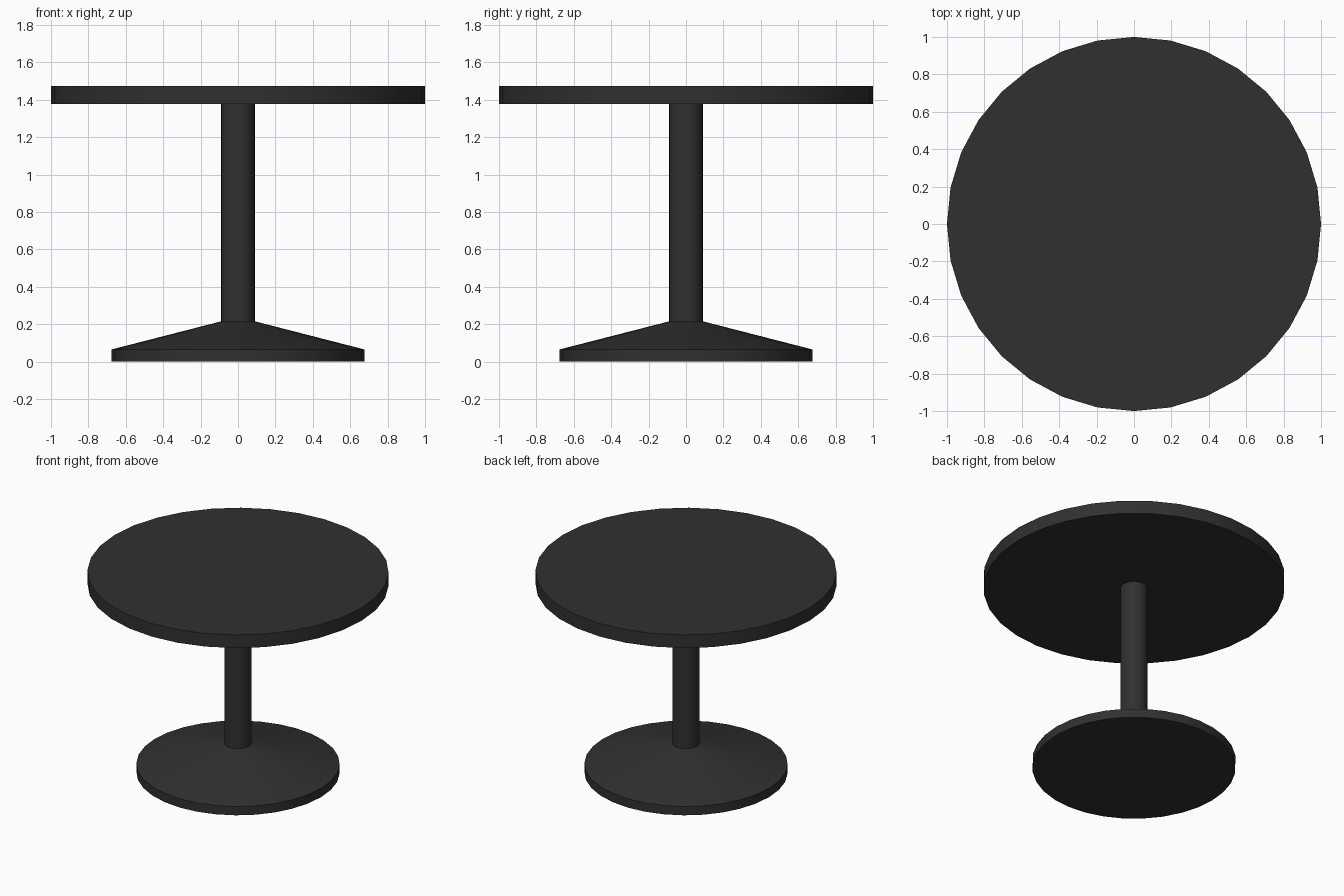
import bpy
import bmesh
from math import cos, sin, tau, radians

SIDES = 32

cube = bpy.data.objects.get("Cube")
if cube:
    bpy.data.objects.remove(cube, do_unlink=True)

# Single dark finish
black = bpy.data.materials.new("charcoal_black")
black.use_nodes = True
color = (0.03, 0.03, 0.03, 1)
black.diffuse_color = color
bsdf = black.node_tree.nodes["Principled BSDF"]
bsdf.inputs["Base Color"].default_value = color
bsdf.inputs["Roughness"].default_value = 0.6


def turned_part(name, profile):
    """Revolve (radius, height) points, bottom to top, and cap both ends."""
    bm = bmesh.new()
    rings = [[bm.verts.new((r * cos(tau * i / SIDES), r * sin(tau * i / SIDES), z))
              for i in range(SIDES)] for r, z in profile]
    for low, high in zip(rings, rings[1:]):
        for i in range(SIDES):
            j = (i + 1) % SIDES
            bm.faces.new((low[i], low[j], high[j], high[i]))
    bm.faces.new(rings[0][::-1])
    bm.faces.new(rings[-1])
    mesh = bpy.data.meshes.new(name)
    bm.to_mesh(mesh)
    bm.free()
    mesh.materials.append(black)
    obj = bpy.data.objects.new(name, mesh)
    bpy.context.collection.objects.link(obj)
    bpy.ops.object.select_all(action='DESELECT')
    obj.select_set(True)
    bpy.context.view_layer.objects.active = obj
    bpy.ops.object.shade_smooth_by_angle(angle=radians(14))
    return obj


# Weighted foot: short rim and a shallow cone rising to the post
turned_part("base", [(0.675, 0), (0.675, 0.065), (0.09, 0.215)])
# Central post
turned_part("post", [(0.09, 0.215), (0.09, 1.377)])
# Round top
turned_part("tabletop", [(1, 1.377), (1, 1.473)])
